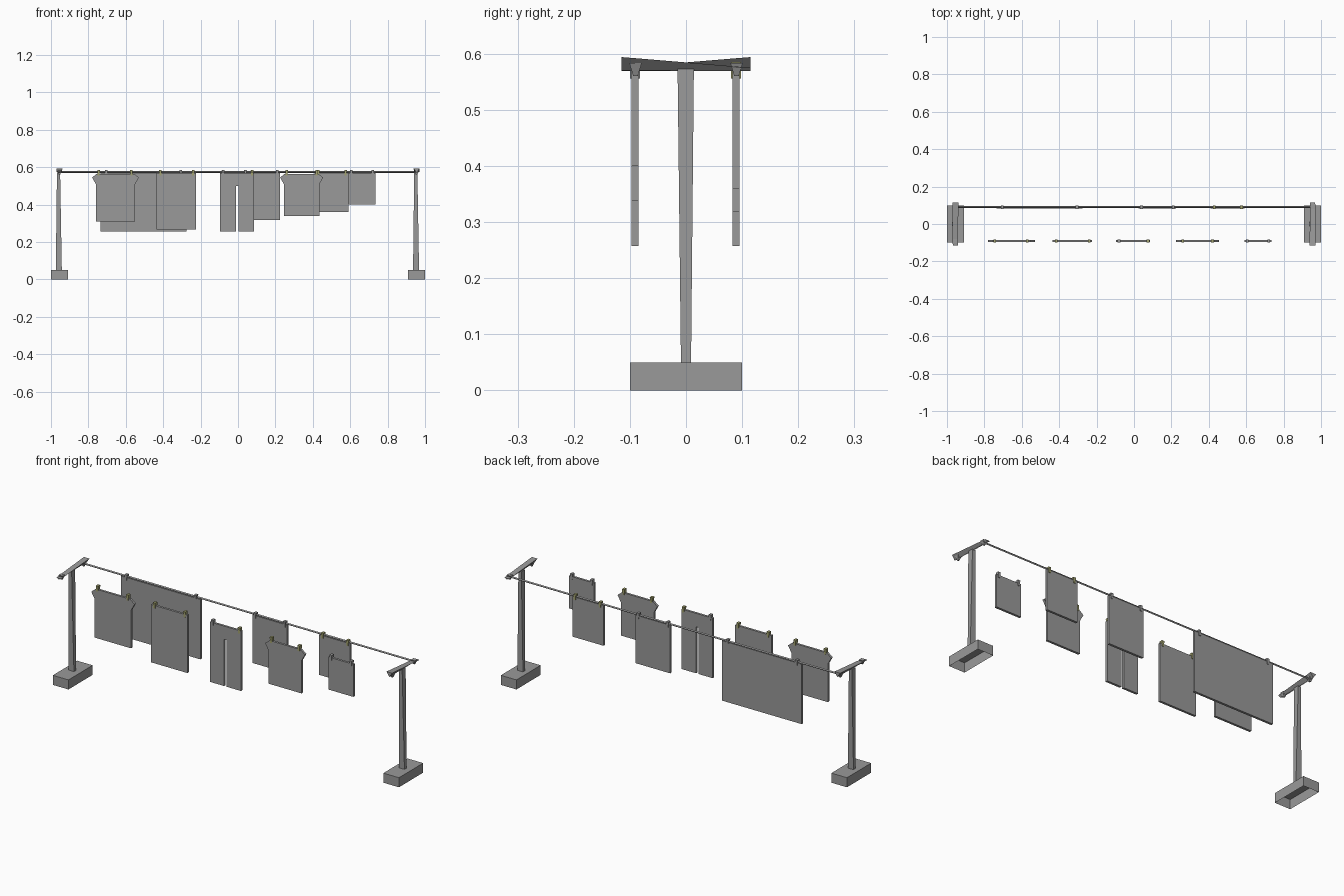
import bpy
import bmesh
from mathutils import Vector

cube = bpy.data.objects.get("Cube")
if cube:
    bpy.data.objects.remove(cube)


def material(name, color):
    m = bpy.data.materials.new(name)
    m.use_nodes = True
    m.diffuse_color = color
    m.node_tree.nodes["Principled BSDF"].inputs["Base Color"].default_value = color
    return m


GREY = material("plain grey", (0.32, 0.32, 0.32, 1))
OLIVE = material("olive peg", (0.36, 0.36, 0.16, 1))


def finish(name, bm, mat):
    bmesh.ops.recalc_face_normals(bm, faces=bm.faces)
    mesh = bpy.data.meshes.new(name)
    bm.to_mesh(mesh)
    bm.free()
    mesh.materials.append(mat)
    ob = bpy.data.objects.new(name, mesh)
    bpy.context.collection.objects.link(ob)
    return ob


def loft(name, lower, upper, mat=GREY):
    """Join two matching rings of points and cap both ends."""
    bm = bmesh.new()
    a = [bm.verts.new(p) for p in lower]
    b = [bm.verts.new(p) for p in upper]
    n = len(a)
    bm.faces.new(a)
    bm.faces.new(b)
    for i in range(n):
        j = (i + 1) % n
        bm.faces.new((a[i], a[j], b[j], b[i]))
    return finish(name, bm, mat)


def rect(x0, x1, y0, y1, z):
    return [(x0, y0, z), (x1, y0, z), (x1, y1, z), (x0, y1, z)]


def cloth(name, outline, y, thick=0.012):
    """Flat hanging piece from an outline in x and z."""
    front = [(x, y - thick / 2, z) for x, z in outline]
    back = [(x, y + thick / 2, z) for x, z in outline]
    return loft(name, front, back)


def panel(x0, x1, z0, z1=0.57):
    return [(x0, z0), (x1, z0), (x1, z1), (x0, z1)]


def shirt(x0, x1, z0):
    # Body with a short pointed sleeve at each shoulder
    return [(x0, z0), (x1, z0), (x1, 0.51), (x1 + 0.02, 0.545),
            (x1 - 0.005, 0.565), (x0 + 0.005, 0.565),
            (x0 - 0.02, 0.545), (x0, 0.51)]


def trousers(x0, x1, z0):
    mid, gap, fork = (x0 + x1) / 2, 0.007, 0.5
    return [(x0, z0), (mid - gap, z0), (mid - gap, fork), (mid + gap, fork),
            (mid + gap, z0), (x1, z0), (x1, 0.57), (x0, 0.57)]


# Posts, bases and crossbars at both ends
for side, label in ((-1, "right"), (1, "left")):
    cx = 0.955 * side
    base = loft(label + "_base", rect(cx - 0.045, cx + 0.045, -0.1, 0.1, 0),
                rect(cx - 0.045, cx + 0.045, -0.1, 0.1, 0.05))
    # Bases are hollow underneath
    bm = bmesh.new()
    bm.from_mesh(base.data)
    bmesh.ops.delete(bm, geom=[f for f in bm.faces if f.normal.z < -0.5],
                     context="FACES_ONLY")
    bm.to_mesh(base.data)
    bm.free()

    # Posts turn from wide in x at the foot to wide in y at the head
    px = cx - 0.003
    loft(label + "_post", rect(px - 0.016, px + 0.016, -0.009, 0.009, 0.05),
         rect(px - 0.01, px + 0.007, -0.015, 0.014, 0.573))

    # Wedge crossbar with its deep end on opposite sides
    deep, thin = -0.115 * side, 0.115 * side
    loft(label + "_crossbar",
         [(cx - 0.016, deep, 0.594), (cx + 0.016, deep, 0.594), (cx, deep, 0.57)],
         [(cx - 0.014, thin, 0.575), (cx + 0.014, thin, 0.575), (cx, thin, 0.569)])
    # Small brackets where the lines would meet the bar
    for y, end in ((-0.09, "front"), (0.09, "back")):
        loft(label + "_" + end + "_bracket",
             rect(cx - 0.004, cx + 0.004, y - 0.004, y + 0.004, 0.56),
             rect(cx - 0.012, cx + 0.012, y - 0.011, y + 0.011, 0.583))

# Back line
line_half, r, lz = 0.955, 0.005, 0.574
ring = [(r, 0), (0, r), (-r, 0), (0, -r)]
loft("back_line", [(-line_half, 0.09 + a, lz + b) for a, b in ring],
     [(line_half, 0.09 + a, lz + b) for a, b in ring])

# Hanging washing
FRONT, BACK = -0.091, 0.089
cloth("large_shirt", shirt(-0.76, -0.55, 0.31), FRONT)
cloth("towel", panel(-0.435, -0.225, 0.268), FRONT)
cloth("trousers", trousers(-0.095, 0.085, 0.257), FRONT)
cloth("small_shirt", shirt(0.245, 0.435, 0.338), FRONT)
cloth("face_cloth", panel(0.59, 0.735, 0.4), FRONT)
cloth("bed_sheet", panel(-0.735, -0.275, 0.257), BACK)
cloth("hand_towel", panel(0.025, 0.225, 0.319), BACK)
cloth("pillow_case", panel(0.41, 0.59, 0.36), BACK)


def peg(name, x, y, mat):
    loft(name, rect(x - 0.005, x + 0.005, y - 0.009, y + 0.009, 0.556),
         rect(x - 0.007, x + 0.007, y - 0.009, y + 0.009, 0.585), mat)


# Clothes pegs
for i, x in enumerate((-0.745, -0.57, -0.415, -0.24, -0.08, 0.075,
                       0.26, 0.42, 0.605, 0.72)):
    peg("front_peg_%d" % (i + 1), x, FRONT, GREY if i in (4, 8, 9) else OLIVE)
for i, x in enumerate((-0.705, -0.305, 0.04, 0.21, 0.43, 0.575)):
    peg("back_peg_%d" % (i + 1), x, BACK, OLIVE if i > 3 else GREY)
